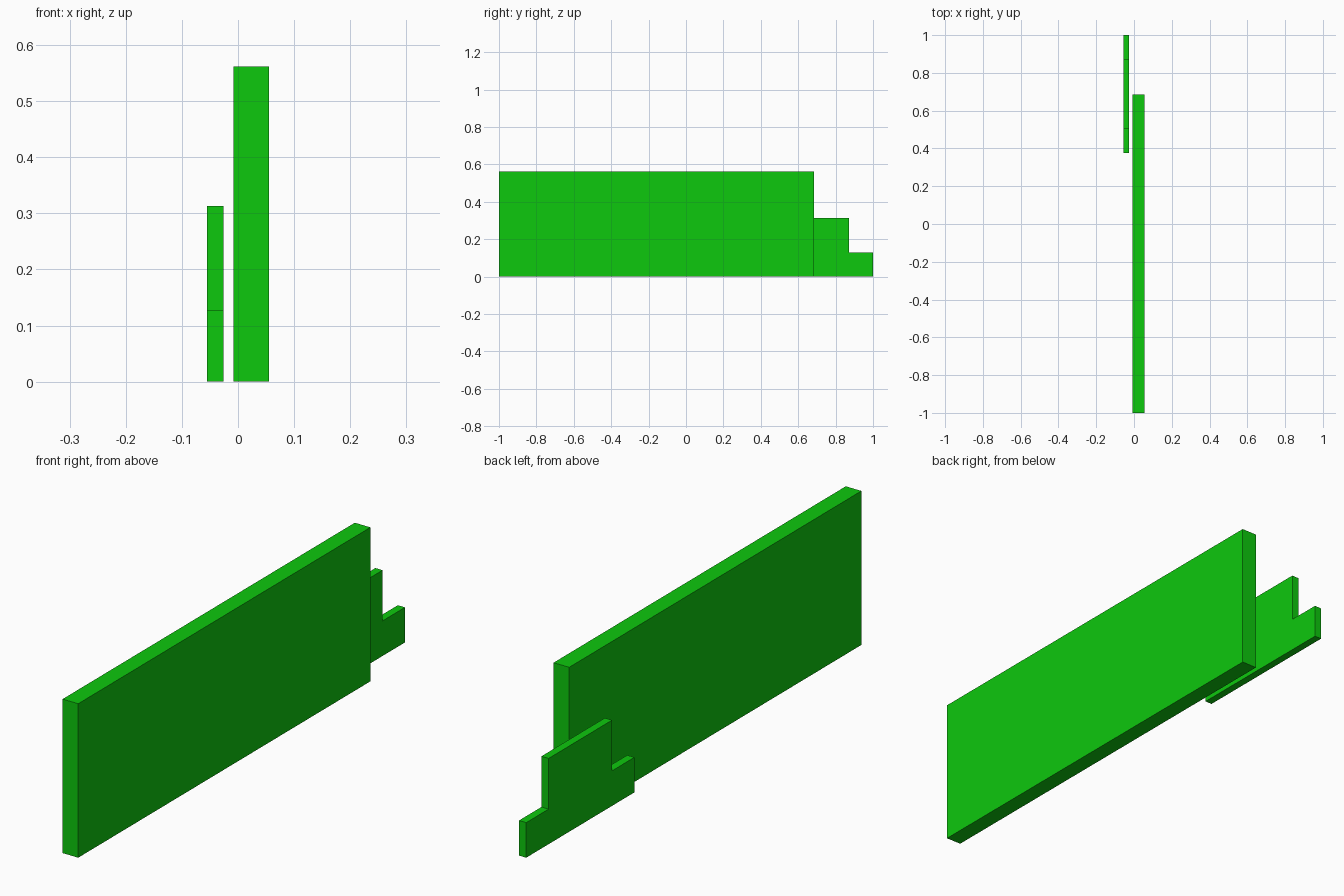
import bpy
import bmesh

if "Cube" in bpy.data.objects:
    bpy.data.objects.remove(bpy.data.objects["Cube"])

green = bpy.data.materials.new("green")
green.diffuse_color = (0.004, 0.58, 0.004, 1)
green.use_nodes = True
green.node_tree.nodes["Principled BSDF"].inputs["Base Color"].default_value = green.diffuse_color


def extruded_panel(name, profile, x0, x1):
    """Extrude a (y, z) outline from x0 to x1."""
    bm = bmesh.new()
    face = bm.faces.new([bm.verts.new((x0, y, z)) for y, z in profile])
    result = bmesh.ops.extrude_face_region(bm, geom=[face])
    moved = [v for v in result["geom"] if isinstance(v, bmesh.types.BMVert)]
    bmesh.ops.translate(bm, verts=moved, vec=(x1 - x0, 0, 0))
    bmesh.ops.recalc_face_normals(bm, faces=bm.faces)
    mesh = bpy.data.meshes.new(name)
    bm.to_mesh(mesh)
    bm.free()
    mesh.materials.append(green)
    obj = bpy.data.objects.new(name, mesh)
    bpy.context.collection.objects.link(obj)
    return obj


# Long main panel
extruded_panel("main_panel", [(-1, 0), (0.685, 0), (0.685, 0.562), (-1, 0.562)],
               -0.008, 0.055)

# Small stepped panel, symmetric about its own middle
mid = 0.688
half = [(0.312, 0), (0.312, 0.128), (0.183, 0.128), (0.183, 0.313)]
outline = [(mid + y, z) for y, z in half] + [(mid - y, z) for y, z in reversed(half)]
extruded_panel("stepped_panel", outline, -0.055, -0.026)
